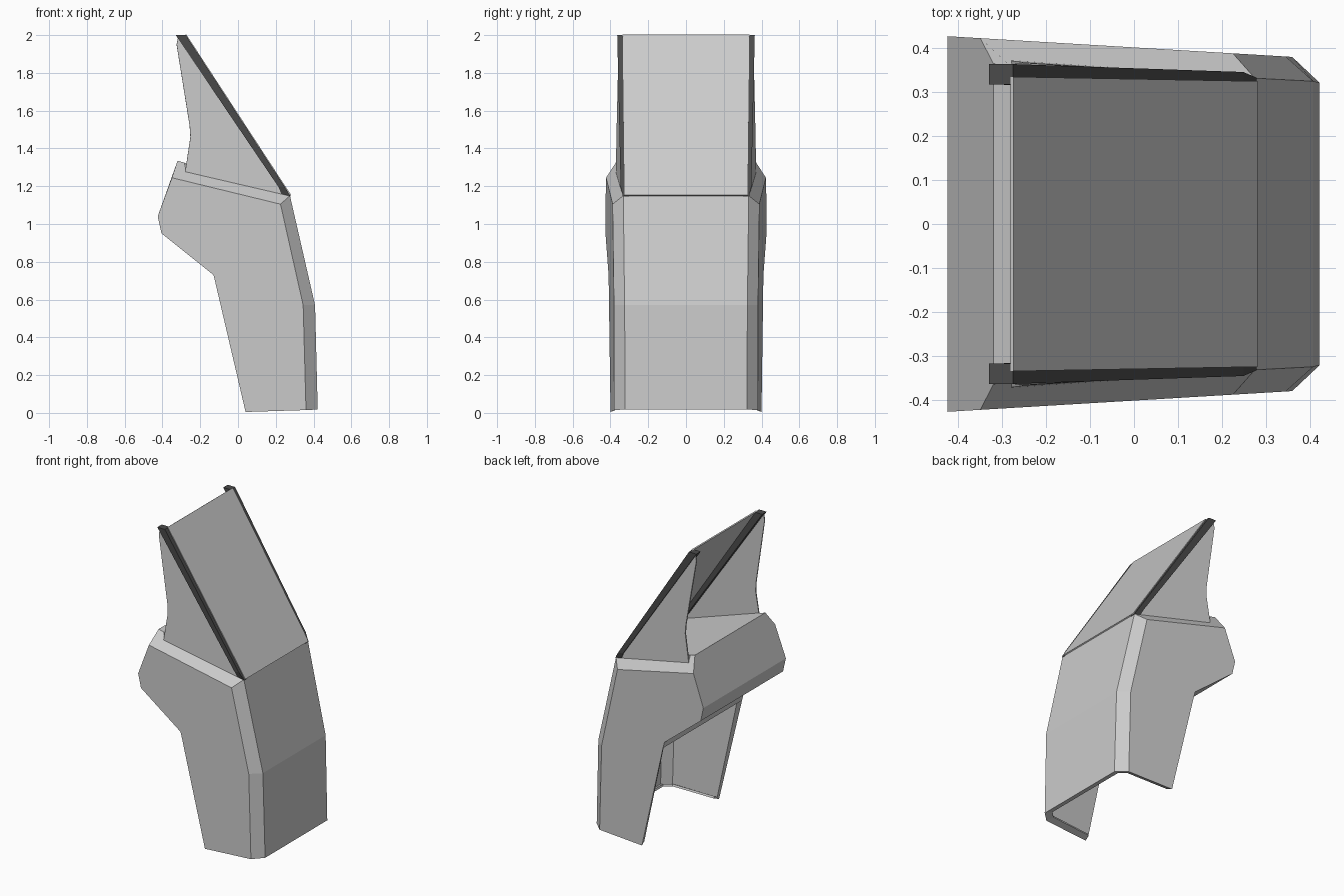
import bpy, bmesh

if "Cube" in bpy.data.objects:
    bpy.data.objects.remove(bpy.data.objects["Cube"])

dark = bpy.data.materials.new("dark_trim")
dark.diffuse_color = (0.07, 0.07, 0.07, 1)
dark.use_nodes = True
dark.node_tree.nodes["Principled BSDF"].inputs["Base Color"].default_value = dark.diffuse_color


def make(name, verts, faces, thick=0, mat=None, offset=-1):
    """Build a mesh with outward normals, optionally given thickness."""
    me = bpy.data.meshes.new(name)
    me.from_pydata(verts, [], faces)
    bm = bmesh.new()
    bm.from_mesh(me)
    bmesh.ops.recalc_face_normals(bm, faces=bm.faces)
    bm.to_mesh(me)
    bm.free()
    ob = bpy.data.objects.new(name, me)
    bpy.context.collection.objects.link(ob)
    if thick:
        mod = ob.modifiers.new("thickness", 'SOLIDIFY')
        mod.thickness = thick
        mod.offset = offset
        mod.use_even_offset = True
    if mat:
        me.materials.append(mat)
    return ob


def mirror(ob):
    ob.modifiers.new("mirror", 'MIRROR').use_axis = (False, True, False)


# Body shell: side outline lies in a slightly toed-in plane
outline = [(0.04, 0.005), (0.36, 0.015), (0.345, 0.57), (0.225, 1.105), (-0.35, 1.245),
           (-0.425, 1.04), (-0.405, 0.95), (-0.13, 0.73), (-0.12, 0.69)]
half = [(x, 0.402 - 0.06 * x, z) for x, z in outline]
# Inner edge of the bevels along front panel (9-11) and dash top (12-14)
half += [(0.422, 0.322, 0.018), (0.408, 0.325, 0.57), (0.275, 0.332, 1.15),
         (-0.275, 0.363, 1.285), (-0.285, 0.363, 1.325), (-0.32, 0.365, 1.335)]
# Turned-in lip along the bottom (15-17)
half += [(0.05, 0.36, 0.02), (0.338, 0.342, 0.03), (0.378, 0.302, 0.033)]
n = len(half)
verts = half + [(x, -y, z) for x, y, z in half]
faces = []
for f in [range(9), (1, 2, 10, 9), (2, 3, 11, 10), (3, 4, 14, 13, 12, 11), (11, 12, 13),
          (0, 1, 16, 15), (1, 9, 17, 16)]:
    faces += [list(f), [i + n for i in reversed(f)]]
# Panels spanning the full width
for a, b in [(9, 10), (10, 11), (11, 13), (13, 14), (5, 6), (6, 7), (7, 8), (9, 17)]:
    faces.append([a, b, b + n, a + n])
faces.append([14, 4, 5, 5 + n, 4 + n, 14 + n])
make("body_shell", verts, faces, 0.014)

# Windscreen, almost flush with the front of the pillars
make("windscreen", [(0.275, -0.325, 1.148), (0.275, 0.325, 1.148),
                    (-0.281, 0.335, 2.0), (-0.281, -0.335, 2.0)], [[0, 1, 2, 3]], 0.008)

# Side windows
mirror(make("side_window", [(0.245, 0.332, 1.15), (-0.28, 0.368, 1.275), (-0.252, 0.364, 1.46),
                            (-0.256, 0.363, 1.52), (-0.325, 0.353, 1.95), (-0.318, 0.352, 1.985)],
            [[0, 1, 2, 3, 4, 5]], 0.008, offset=0))

# Dark pillars: rectangular sections (z, x back, x front, y inner, y outer)
pv = []
for z, x0, x1, y0, y1 in [(1.145, 0.235, 0.279, 0.302, 0.333), (1.195, 0.215, 0.268, 0.302, 0.346),
                          (2.0, -0.33, -0.276, 0.318, 0.364)]:
    x1 -= 0.0
    pv += [(x0, y0, z), (x1, y0, z), (x1, y1, z), (x0, y1, z)]
# Keep the front faces straight and just proud of the windscreen
for i in (5, 6):
    pv[i] = (0.249, pv[i][1], 1.195)
pf = [[0, 1, 2, 3], [8, 9, 10, 11]]
for r in (0, 4):
    for i in range(4):
        j = (i + 1) % 4
        pf.append([r + i, r + j, r + 4 + j, r + 4 + i])
mirror(make("pillar", pv, pf, mat=dark))
